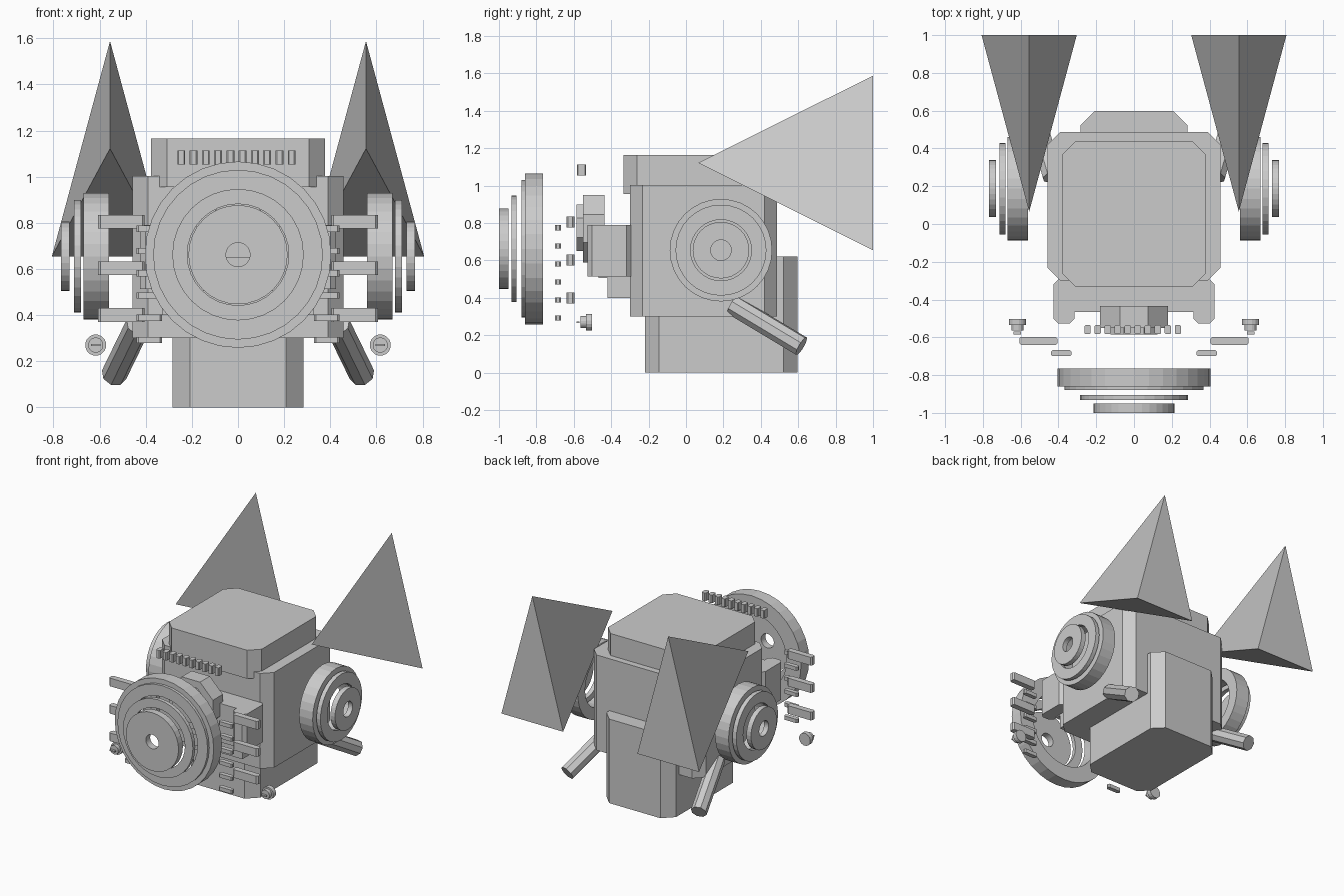
import bpy, bmesh, math
from mathutils import Vector, Matrix

if "Cube" in bpy.data.objects:
    bpy.data.objects.remove(bpy.data.objects["Cube"])

grey = bpy.data.materials.new("plain grey")
grey.diffuse_color = (0.6, 0.6, 0.6, 1)
grey.use_nodes = True
grey.node_tree.nodes["Principled BSDF"].inputs["Base Color"].default_value = grey.diffuse_color


def finish(bm, name):
    bmesh.ops.recalc_face_normals(bm, faces=bm.faces[:])
    me = bpy.data.meshes.new(name)
    bm.to_mesh(me)
    bm.free()
    me.materials.append(grey)
    ob = bpy.data.objects.new(name, me)
    bpy.context.collection.objects.link(ob)
    return ob


def block(name, x, y, z, c=0.0):
    """Upright box between the (min, max) pairs, vertical edges chamfered by c."""
    (x0, x1), (y0, y1), (z0, z1) = sorted(x), sorted(y), sorted(z)
    if c:
        pts = [(x0 + c, y0), (x1 - c, y0), (x1, y0 + c), (x1, y1 - c),
               (x1 - c, y1), (x0 + c, y1), (x0, y1 - c), (x0, y0 + c)]
    else:
        pts = [(x0, y0), (x1, y0), (x1, y1), (x0, y1)]
    bm = bmesh.new()
    face = bm.faces.new([bm.verts.new((px, py, z0)) for px, py in pts])
    new = bmesh.ops.extrude_face_region(bm, geom=[face])["geom"]
    bmesh.ops.translate(bm, vec=(0, 0, z1 - z0),
                        verts=[v for v in new if isinstance(v, bmesh.types.BMVert)])
    return finish(bm, name)


def rod(name, a, b, r, n):
    """Solid n-sided rod from point a to point b."""
    a, b = Vector(a), Vector(b)
    turn = (b - a).to_track_quat('Z', 'Y').to_matrix().to_4x4()
    spin = Matrix.Rotation(math.pi / n, 4, 'Z')
    bm = bmesh.new()
    bmesh.ops.create_cone(bm, cap_ends=True, segments=n, radius1=r, radius2=r,
                          depth=(b - a).length,
                          matrix=Matrix.Translation((a + b) / 2) @ turn @ spin)
    return finish(bm, name)


def ring(name, a, b, r_out, r_in, n=32):
    """Flat ring with a through hole, running from point a to point b."""
    a, b = Vector(a), Vector(b)
    turn = (b - a).to_track_quat('Z', 'Y')
    bm = bmesh.new()
    loops = []
    for p, r in ((a, r_out), (b, r_out), (b, r_in), (a, r_in)):
        loops.append([bm.verts.new(p + turn @ Vector((
            r * math.cos(2 * math.pi * i / n), r * math.sin(2 * math.pi * i / n), 0)))
            for i in range(n)])
    for k in range(4):
        l, m = loops[k], loops[(k + 1) % 4]
        for i in range(n):
            j = (i + 1) % n
            bm.faces.new((l[i], l[j], m[j], m[i]))
    return finish(bm, name)


# Head, cap and neck
block("head", (-0.457, 0.457), (-0.30, 0.487), (0.30, 1.003), 0.067)
block("head_cap", (-0.378, 0.378), (-0.333, 0.44), (0.955, 1.165), 0.07)
block("neck", (-0.284, 0.284), (-0.22, 0.597), (0, 0.62), 0.075)

# Stepped face plates and the eight-sided muzzle
block("chin_plate", (-0.33, 0.33), (-0.42, -0.29), (0.40, 0.60))
block("face_plate", (-0.33, 0.33), (-0.467, -0.29), (0.505, 0.79))
rod("muzzle", (0, -0.435, 0.77), (0, -0.55, 0.77), 0.195, 8)
rod("muzzle_tip", (0, -0.54, 0.775), (0, -0.585, 0.775), 0.135, 8)

# Large front dial made of stacked rings
for name, y0, y1, ro, ri in (("dial_rim", -0.765, -0.86, 0.404, 0.285),
                             ("dial_step", -0.86, -0.88, 0.368, 0.285),
                             ("dial_band", -0.905, -0.933, 0.285, 0.22),
                             ("dial_face", -0.95, -1.0, 0.215, 0.052)):
    ring(name, (0, y0, 0.662), (0, y1, 0.662), ro, ri)

# Row of brow studs
for i in range(10):
    x = -0.246 + i * 0.0532
    block("brow_stud", (x - 0.017, x + 0.017), (-0.583, -0.535), (1.053, 1.113), 0.006)

for s in (-1, 1):
    # Cheek block
    block("cheek_block", (s * 0.315, s * 0.425), (-0.527, -0.293), (0.513, 0.79), 0.025)

    # Ear made of stacked rings
    for name, x0, x1, ro, ri in (("ear_rim", 0.56, 0.67, 0.274, 0.19),
                                 ("ear_band", 0.68, 0.712, 0.243, 0.163),
                                 ("ear_face", 0.73, 0.767, 0.151, 0.055)):
        ring(name, (s * x0, 0.187, 0.655), (s * x1, 0.187, 0.655), ro, ri)

    # Three-sided fin pointing forward
    bm = bmesh.new()
    v = [bm.verts.new((s * x, y, z)) for x, y, z in (
        (0.555, 0.065, 1.122), (0.555, 1.0, 1.588), (0.807, 1.0, 0.655), (0.303, 1.0, 0.655))]
    for f in ((0, 1, 2), (0, 2, 3), (0, 3, 1), (1, 2, 3)):
        bm.faces.new([v[i] for i in f])
    finish(bm, "fin")

    # Slanted pipe at the back
    rod("back_pipe", (s * 0.43, 0.25, 0.362), (s * 0.537, 0.617, 0.142), 0.056, 8)

    # Long and short whisker bars
    for z in (0.805, 0.603, 0.40):
        block("long_bar", (s * 0.405, s * 0.607), (-0.64, -0.597), (z - 0.03, z + 0.03), 0.01)
    for i in range(6):
        z = 0.292 + i * 0.0965
        block("short_bar", (s * 0.33, s * 0.44), (-0.70, -0.668), (z - 0.014, z + 0.014), 0.008)

    # Small screw with a driver bar
    rod("screw_base", (s * 0.617, -0.503, 0.27), (s * 0.617, -0.535, 0.27), 0.046, 16)
    rod("screw_head", (s * 0.617, -0.535, 0.27), (s * 0.617, -0.563, 0.27), 0.033, 16)
    block("screw_bar", (s * 0.597, s * 0.637), (-0.586, -0.57), (0.265, 0.275))
